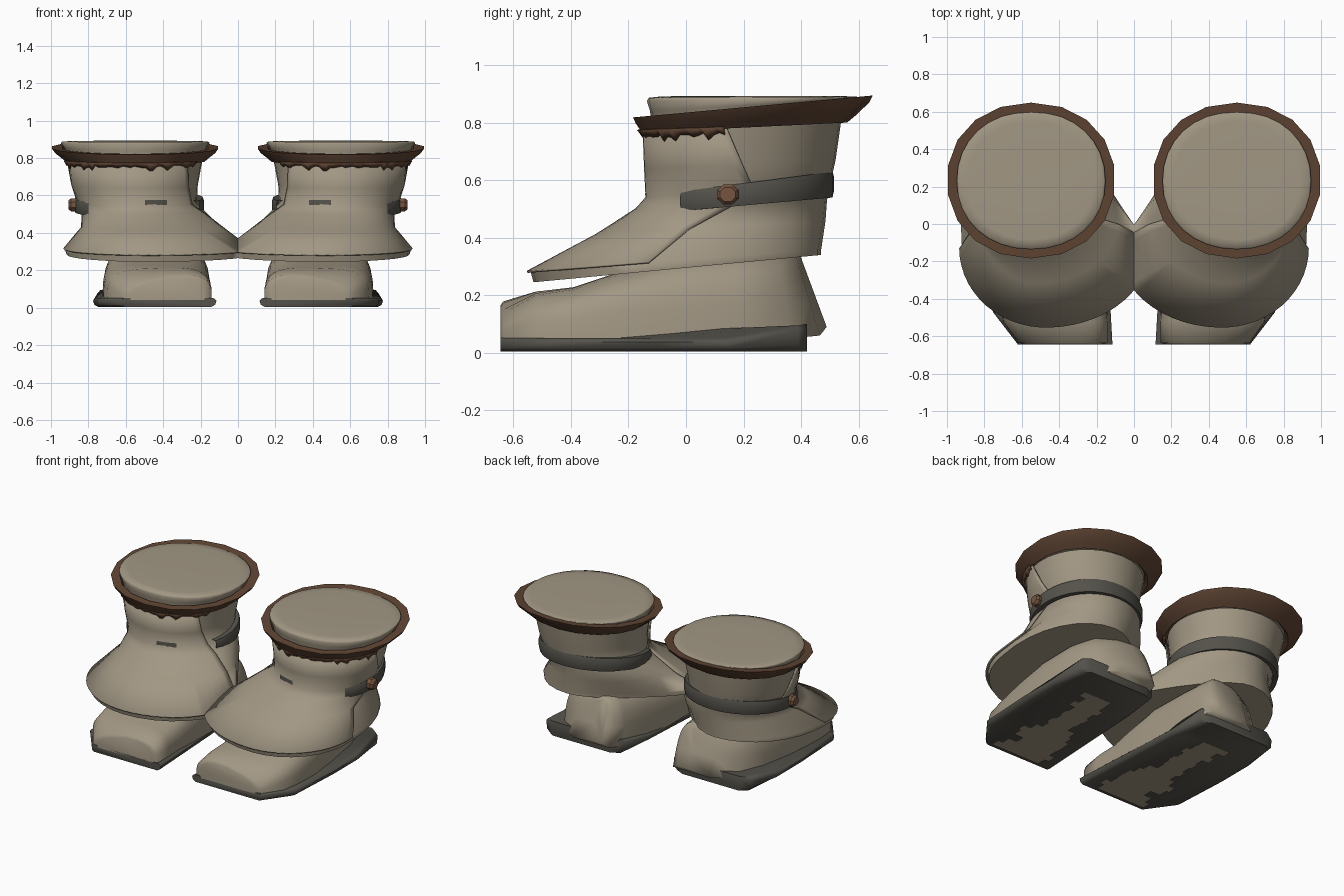
import bpy, bmesh, math, random

if "Cube" in bpy.data.objects:
    bpy.data.objects.remove(bpy.data.objects["Cube"])

random.seed(4)


def material(name, rgb):
    m = bpy.data.materials.new(name)
    m.diffuse_color = (*rgb, 1)
    m.use_nodes = True
    m.node_tree.nodes["Principled BSDF"].inputs["Base Color"].default_value = m.diffuse_color
    return m


BEIGE = material("beige leather", (0.36, 0.31, 0.23))
BROWN = material("dark brown trim", (0.115, 0.059, 0.034))
BUCKLE = material("buckle brown", (0.18, 0.09, 0.053))
GREY = material("dark grey", (0.09, 0.084, 0.07))


def finish(name, bm, mat, angle=35, thickness=0, recalc=True):
    """Turn a bmesh into an object, cut at the middle and mirrored to make the pair."""
    if recalc:
        bmesh.ops.recalc_face_normals(bm, faces=bm.faces)
    bmesh.ops.bisect_plane(bm, geom=bm.verts[:] + bm.edges[:] + bm.faces[:],
                           plane_co=(0, 0, 0), plane_no=(1, 0, 0), clear_inner=True)
    me = bpy.data.meshes.new(name)
    bm.to_mesh(me)
    bm.free()
    me.materials.append(mat)
    ob = bpy.data.objects.new(name, me)
    bpy.context.collection.objects.link(ob)
    bpy.ops.object.select_all(action='DESELECT')
    bpy.context.view_layer.objects.active = ob
    ob.select_set(True)
    bpy.ops.object.shade_smooth_by_angle(angle=math.radians(angle))
    if thickness:
        s = ob.modifiers.new("thickness", 'SOLIDIFY')
        s.thickness = thickness
        s.offset = 0
    ob.modifiers.new("pair", 'MIRROR')
    return ob


def loft(rings, closed=True, caps=(False, False), loop=False):
    """Skin a list of point rings."""
    bm = bmesh.new()
    vs = [[bm.verts.new(p) for p in r] for r in rings]
    pairs = list(zip(vs, vs[1:])) + ([(vs[-1], vs[0])] if loop else [])
    n = len(vs[0])
    for a, b in pairs:
        for i in range(n if closed else n - 1):
            j = (i + 1) % n
            bm.faces.new((a[i], a[j], b[j], b[i]))
    for use, r in zip(caps, (vs[0], vs[-1])):
        if use:
            bm.faces.new(r)
    return bm


def ring(cx, cy, rl, rr, rf, rb, zf, zb, n=32, shear=0, off=0, a0=None, a1=None, pw=1):
    """Tilted oval; angle 0 faces front and grows toward the outer side."""
    pts = []
    for i in range(n):
        if a0 is None:
            a = 2 * math.pi * i / n
        else:
            a = math.radians(a0 + (a1 - a0) * i / (n - 1))
        s, c = math.sin(a), math.cos(a)
        if s < 0 and c < 0:          # the skirt pulls in behind the inner side
            s *= 1 + 5.5 * shear * c
        s, c = (math.copysign(abs(v) ** pw, v) for v in (s, c))
        x = cx + s * ((rr if s > 0 else rl) + off) + shear * max(0, -c)
        y = cy - c * ((rf if c > 0 else rb) + off)
        z = zf + (zb - zf) * (y - cy + rf) / (rf + rb)
        pts.append((x, y, z))
    return pts


# Shaft that flares into the skirt
SHAFT = [
    (.545, .20, .355, .360, .335, .340, .77, .81),
    (.545, .19, .330, .330, .320, .330, .64, .67),
    (.545, .18, .325, .300, .305, .320, .54, .58),
    (.525, .135, .350, .295, .295, .355, .50, .53),
    (.510, .05, .420, .315, .350, .435, .41, .46),
    (.470, -.13, .540, .450, .410, .600, .282, .36),
    (.470, -.13, .535, .445, .400, .600, .245, .34),
]
SHEAR = [0, 0, 0, 0, .02, .07, .07]
finish("shaft", loft([ring(*r, shear=s) for r, s in zip(SHAFT, SHEAR)], caps=(True, True)), BEIGE, 60)

# Front flap laid over the shaft
SPANS = [(-48, 80), (-55, 91), (-63, 100), (-70, 95), (-82, 84), (-95, 90)]
finish("front_flap", loft([ring(*r, n=29, shear=s, off=.012, a0=a, a1=b)
                           for r, s, (a, b) in zip(SHAFT, SHEAR, SPANS)], closed=False),
       BEIGE, 60, .008)

# Flared brown rim
RIM = [
    (.55, .210, .376, .376, .368, .350, .765, .80),
    (.55, .220, .396, .396, .382, .370, .778, .825),
    (.55, .235, .435, .435, .410, .402, .798, .870),
    (.55, .235, .450, .450, .419, .414, .818, .894),
    (.55, .230, .395, .395, .365, .365, .822, .888),
    (.55, .210, .350, .350, .335, .335, .790, .82),
]
finish("rim", loft([ring(*r, n=18, pw=.94) for r in RIM], loop=True), BROWN, 40)

# Ragged drips under the rim
span = dict(n=45, a0=-58, a1=78)
top = ring(.55, .21, .376, .376, .366, .35, .775, .80, off=.012, **span)
low = [(x, y, z - random.choice((0, .004, .008, .012, .025)))
       for x, y, z in ring(.55, .21, .367, .367, .354, .35, .757, .78, off=.006, **span)]
finish("rim_drips", loft([top, low], closed=False), BROWN, 60, .004)

# Closed top of the boot, with a rounded edge
finish("top_cap", loft([
    ring(.55, .225, .37, .37, .345, .350, .80, .86, pw=.94),
    ring(.55, .23, .385, .385, .355, .362, .84, .882, pw=.94),
    ring(.55, .23, .398, .398, .366, .370, .875, .887, pw=.94),
    ring(.55, .23, .39, .39, .36, .364, .886, .890, pw=.94),
    ring(.55, .23, .34, .34, .315, .318, .891, .892, pw=.95),
    ring(.55, .23, .18, .18, .17, .17, .893, .893)], caps=(False, True)), BEIGE, 180)

# Belt around the back
belt = (.545, .185, .365, .332, .32, .33)
inner = (.545, .185, .325, .295, .30, .30)
args = dict(n=27, a0=50, a1=292)
finish("belt", loft([ring(*belt, .482, .54, off=-.006, **args), ring(*belt, .50, .565, **args),
                     ring(*belt, .53, .61, **args), ring(*belt, .545, .63, off=-.006, **args),
                     ring(*inner, .545, .625, **args), ring(*inner, .482, .54, **args)],
                    closed=False, loop=True), GREY, 60)

# Grey mark on the front
mark = (.545, .18, .325, .30, .307, .32)
up = ring(*mark, .575, .575, n=8, off=.017, a0=-29, a1=-8)
down = [(x, y, z - random.choice((0, .003, .006)))
        for x, y, z in ring(*mark, .554, .554, n=8, off=.018, a0=-29, a1=-8)]
finish("front_mark", loft([down, up], closed=False), GREY, 60, recalc=False)

# Buckle stud on the outer side
STUD = [(.83, .038), (.892, .038), (.906, .027)]
finish("buckle", loft([[(x, .145 + r * 1.05 * math.cos(math.pi * (i + .5) / 4),
                         .55 + r * math.sin(math.pi * (i + .5) / 4)) for i in range(8)]
                       for x, r in STUD], caps=(True, True)), BUCKLE, 30)

# Shoe: arched sections from toe to heel (y, left, right, top, bottom, lean)
SHOE = [
    (-.645, .18, .575, .165, .04, 0),
    (-.635, .14, .62, .18, .04, 0),
    (-.52, .14, .70, .215, .04, 0),
    (-.39, .145, .72, .228, .04, 0),
    (-.25, .145, .725, .275, .04, 0),
    (-.05, .15, .72, .33, .04, 0),
    (.18, .18, .70, .35, .04, 0),
    (.32, .20, .64, .35, .05, .15),
    (.38, .23, .50, .345, .06, .30),
    (.40, .28, .36, .33, .09, .37),
]
sections = []
for y, xl, xr, zt, zb, lean in SHOE:
    sec = []
    for i in range(17):
        a = math.pi * i / 16
        c, s = math.cos(a), math.sin(a)
        z = zb + (zt - zb) * max(s, 0) ** .55
        x = (xl + xr) / 2 + (xr - xl) / 2 * math.copysign(abs(c) ** .55, c)
        if y < -.5:                  # the toe slopes down toward the outer side
            z -= .5 * (-.5 - y) * (z - zb) / (zt - zb) * max(0, x - .35) / .3
        sec.append((x, y + lean * (zt - z), z))
    sections.append(sec)
finish("shoe", loft(sections, caps=(True, True)), BEIGE, 85)

# Sole that lifts at the heel
OUT = [(.115, -.645), (.62, -.645), (.755, -.47), (.775, -.1), (.775, .15), (.75, .39),
       (.70, .42), (.25, .42), (.185, .39), (.16, .15), (.14, -.2)]


def outline(k, z, lift):
    return [(.45 + (x - .45) * k, y, z + lift * max(0, y - .15)) for x, y in OUT]


finish("sole", loft([outline(.92, .005, 0), outline(.98, .016, .04), outline(1, .038, .17),
                     outline(.95, .052, .18)], caps=(True, True)), GREY, 60)

# Worn patch under the sole, blocky outline
bm = bmesh.new()
x0, x1 = .26, .60
for i in range(14):
    y0 = -.62 + i * .06
    x0 = min(.36, max(.2, x0 + random.uniform(-.07, .07)))
    x1 = min(.66, max(.5, x1 + random.uniform(-.07, .07)))
    bm.faces.new([bm.verts.new(p) for p in
                  ((x0, y0, 0), (x0, y0 + .06, 0), (x1, y0 + .06, 0), (x1, y0, 0))])
finish("worn_patch", bm, BEIGE, 30, recalc=False)
